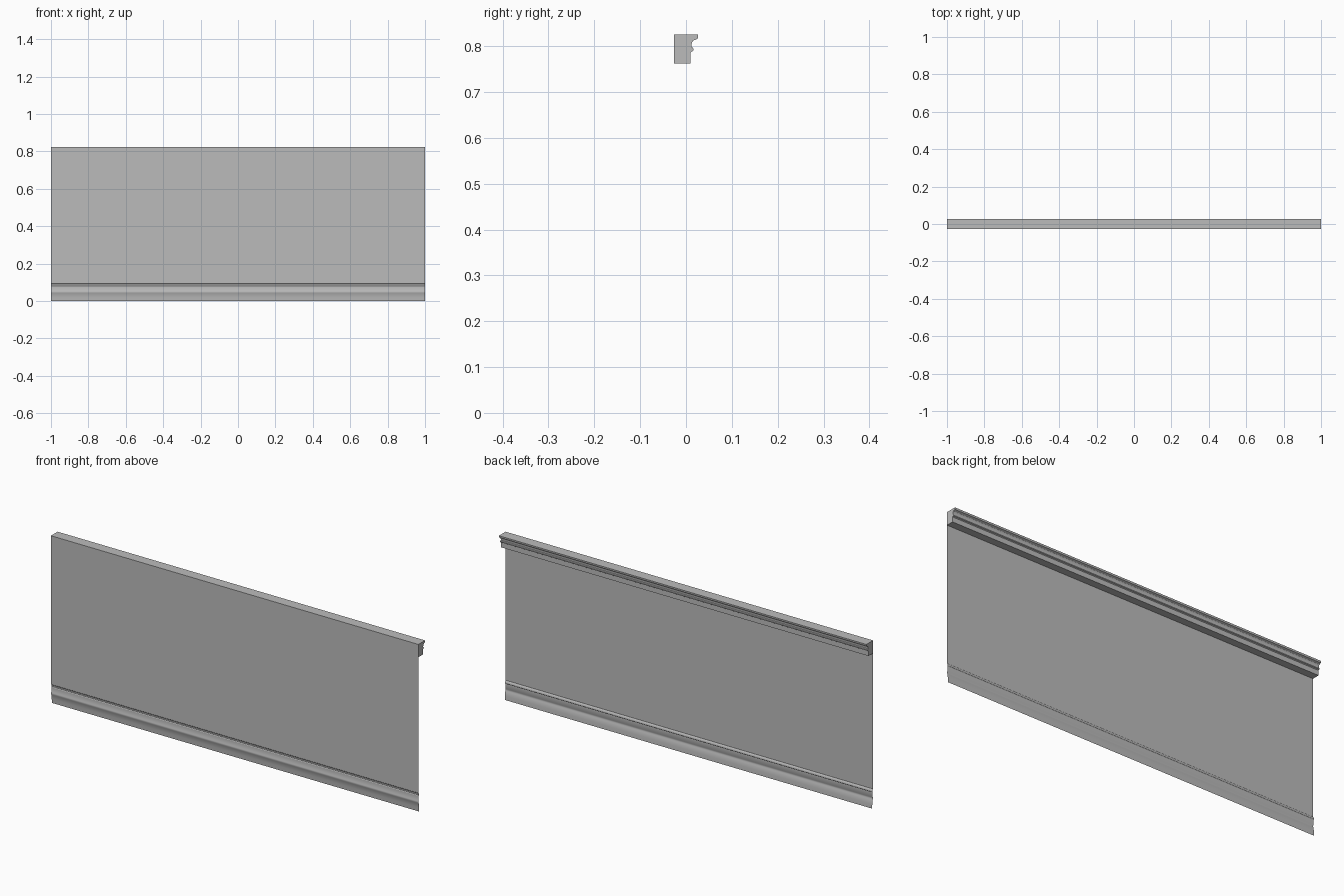
import bpy
import bmesh

cube = bpy.data.objects.get("Cube")
if cube:
    bpy.data.objects.remove(cube, do_unlink=True)

HALF_LENGTH = 1.0
WALL_Y = -0.026
RAIL_BOTTOM = 0.762
TOP = 0.825

grey = bpy.data.materials.new("plain_grey")
grey.use_nodes = True
colour = (0.5, 0.5, 0.5, 1.0)
grey.diffuse_color = colour
grey.node_tree.nodes["Principled BSDF"].inputs["Base Color"].default_value = colour


def extrude_profile(name, profile, solid):
    """Sweep a (y, z) profile along x, as a capped solid or an open sheet."""
    bm = bmesh.new()
    left = [bm.verts.new((-HALF_LENGTH, y, z)) for y, z in profile]
    right = [bm.verts.new((HALF_LENGTH, y, z)) for y, z in profile]
    count = len(profile)
    for i in range(count if solid else count - 1):
        j = (i + 1) % count
        bm.faces.new((left[i], left[j], right[j], right[i]))
    if solid:
        bm.faces.new(left)
        bm.faces.new(right[::-1])
        bmesh.ops.recalc_face_normals(bm, faces=bm.faces)
    mesh = bpy.data.meshes.new(name)
    bm.to_mesh(mesh)
    bm.free()
    mesh.materials.append(grey)
    obj = bpy.data.objects.new(name, mesh)
    bpy.context.collection.objects.link(obj)
    bpy.ops.object.select_all(action='DESELECT')
    obj.select_set(True)
    bpy.context.view_layer.objects.active = obj
    bpy.ops.object.shade_smooth_by_angle(angle=0.5)
    return obj


# Thin wall sheet with the moulded skirting at its foot: (offset from wall, z)
skirting = [(0.007, 0), (0.006, 0.02), (0.003, 0.041), (0.001, 0.045),
            (0.001, 0.052), (0.003, 0.056), (0.003, 0.078), (0.005, 0.081),
            (0.005, 0.086), (0.003, 0.09), (0, 0.094)]
wall = [(WALL_Y + d, z) for d, z in skirting] + [(WALL_Y, RAIL_BOTTOM)]
extrude_profile("wall_panel_with_skirting", wall, solid=False)

# Moulded cap rail, overhanging toward the back
rail = [(WALL_Y, RAIL_BOTTOM), (0.010, RAIL_BOTTOM), (0.010, 0.786),
        (0.012, 0.788), (0.015, 0.789), (0.0165, 0.792), (0.0155, 0.796),
        (0.012, 0.798), (0.012, 0.803), (0.013, 0.808), (0.016, 0.812),
        (0.021, 0.814), (0.025, 0.816), (0.026, 0.819), (0.026, TOP),
        (WALL_Y, TOP)]
extrude_profile("cap_rail", rail, solid=True)
